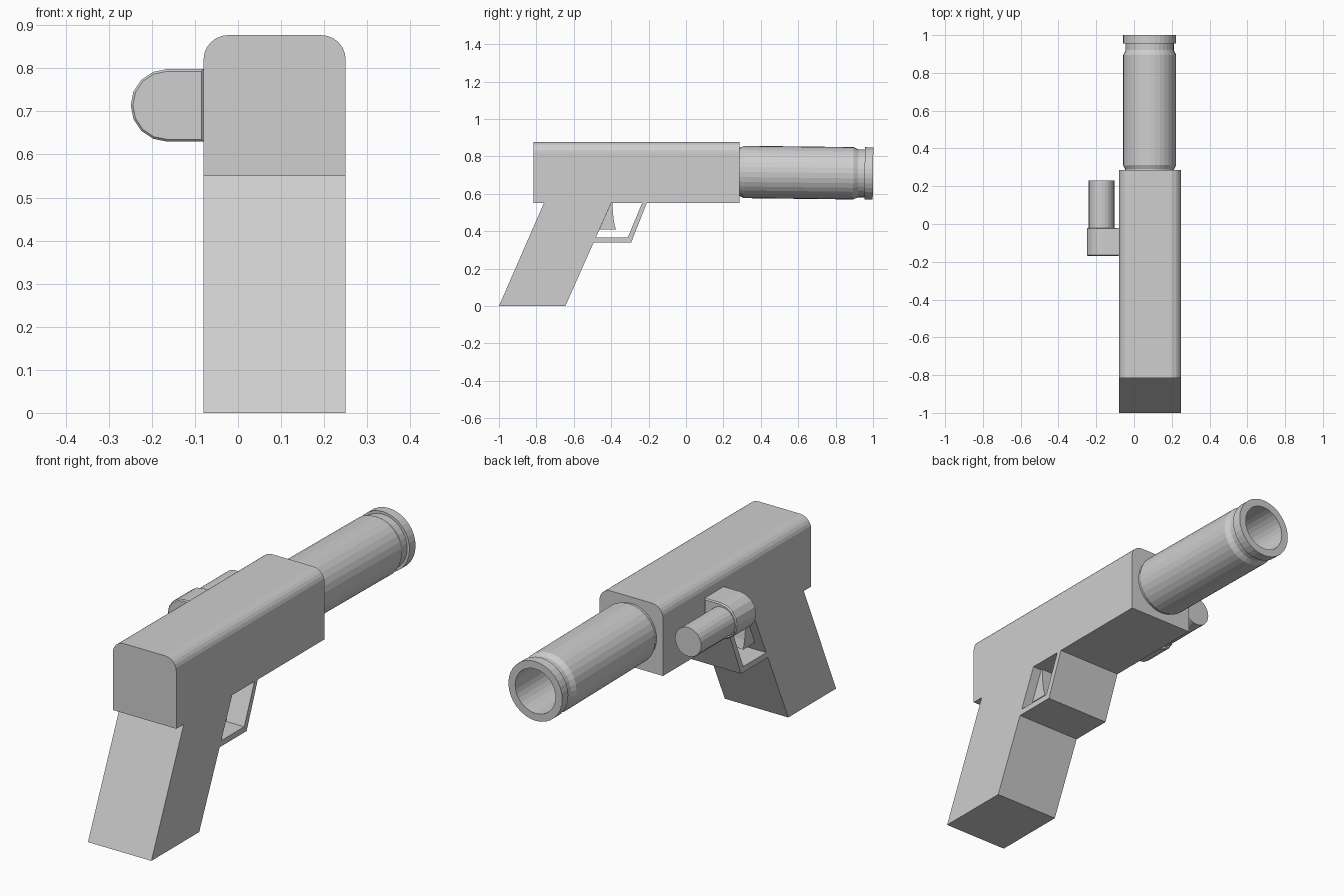
import bpy, bmesh, math
from mathutils import Vector

if "Cube" in bpy.data.objects:
    bpy.data.objects.remove(bpy.data.objects["Cube"])

grey = bpy.data.materials.new("light grey")
grey.use_nodes = True
grey.diffuse_color = (0.62, 0.62, 0.62, 1)
grey.node_tree.nodes["Principled BSDF"].inputs["Base Color"].default_value = grey.diffuse_color


def finish(name, bm):
    bmesh.ops.recalc_face_normals(bm, faces=bm.faces)
    mesh = bpy.data.meshes.new(name)
    bm.to_mesh(mesh)
    bm.free()
    mesh.materials.append(grey)
    obj = bpy.data.objects.new(name, mesh)
    bpy.context.collection.objects.link(obj)
    return obj


def extrude(name, points, vec, bevel=0):
    """Close an outline into a face and pull it along vec."""
    bm = bmesh.new()
    face = bm.faces.new([bm.verts.new(p) for p in points])
    res = bmesh.ops.extrude_face_region(bm, geom=[face])
    bmesh.ops.translate(bm, vec=vec, verts=[v for v in res["geom"] if isinstance(v, bmesh.types.BMVert)])
    bm.faces.ensure_lookup_table()
    if bevel:
        rims = [e for e in bm.edges if abs(e.verts[0].co.y - e.verts[1].co.y) < 1e-5]
        bmesh.ops.bevel(bm, geom=rims, offset=bevel, segments=1, affect="EDGES")
    return finish(name, bm)


def side_part(name, profile, x0, x1):
    return extrude(name, [(x0, y, z) for y, z in profile], (x1 - x0, 0, 0))


def lathe(name, profile, centre, sides):
    """Revolve (y, radius) points about an axis along y."""
    bm = bmesh.new()
    rings = []
    for y, r in profile:
        angles = [math.tau * i / sides for i in range(sides)]
        rings.append([bm.verts.new((r * math.cos(a), y, r * math.sin(a))) for a in angles])
    for a, b in zip(rings, rings[1:]):
        for i in range(sides):
            j = (i + 1) % sides
            bm.faces.new((a[i], a[j], b[j], b[i]))
    bm.faces.new(rings[0])
    bm.faces.new(rings[-1])
    obj = finish(name, bm)
    obj.location = centre
    return obj


def arc(cx, cz, r, start, end, steps):
    angles = [math.radians(start + (end - start) * i / steps) for i in range(steps + 1)]
    return [(cx + r * math.cos(a), cz + r * math.sin(a)) for a in angles]


LEFT, RIGHT = 0.25, -0.08
MID = (LEFT + RIGHT) / 2

# Slide: box with rounded top edges
R = 0.057
outline = [(RIGHT, 0.55), (LEFT, 0.55)]
outline += arc(LEFT - R, 0.877 - R, R, 0, 90, 6) + arc(RIGHT + R, 0.877 - R, R, 90, 180, 6)
extrude("slide", [(x, -0.815, z) for x, z in outline], (0, 1.1, 0))

# Slanted grip
side_part("grip", [(-1, 0), (-0.645, 0), (-0.4, 0.55), (-0.76, 0.55)], RIGHT, LEFT)

# Full-width trigger guard and narrower trigger
guard = [(-0.21, 0.55), (-0.293, 0.34), (-0.494, 0.34), (-0.482, 0.367), (-0.311, 0.367), (-0.235, 0.55)]
side_part("trigger_guard", guard, RIGHT, LEFT)
trigger = [(-0.4, 0.55), (-0.393, 0.55), (-0.391, 0.5), (-0.385, 0.45), (-0.375, 0.41), (-0.462, 0.41)]
side_part("trigger", trigger, MID - 0.12, MID + 0.12)

# Hollow barrel with a groove and rim, tilted slightly down
barrel = lathe("barrel", [
    (-0.01, 0.13), (0.005, 0.13), (0.025, 0.14), (0.61, 0.14), (0.635, 0.128), (0.67, 0.128),
    (0.67, 0.14), (0.715, 0.14), (0.715, 0.105), (0.1, 0.105)], (MID - 0.002, 0.285, 0.717), 32)
barrel.rotation_euler.x = -0.012

# Side mount with a rounded outer end, and its lamp tube
mount = [(RIGHT, 0.63)] + arc(-0.165, 0.714, 0.084, 270, 90, 8) + [(RIGHT, 0.798)]
extrude("side_mount", [(x, -0.17, z) for x, z in mount], (0, 0.15, 0), 0.005)
lathe("side_tube", [(-0.03, 0.068), (0.25, 0.068)], (-0.172, -0.02, 0.714), 24)
